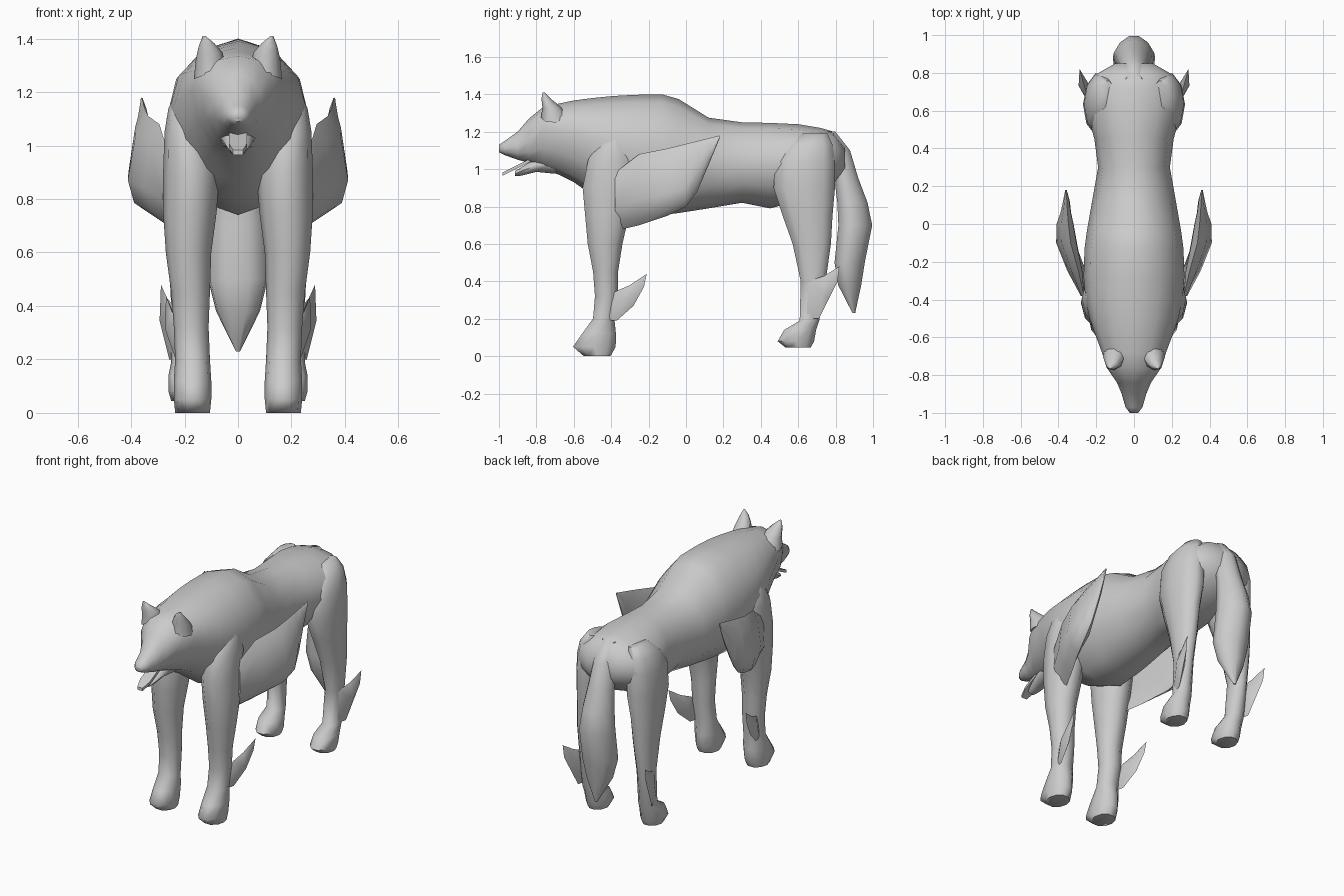
import bpy, bmesh, math
from mathutils import Vector

if "Cube" in bpy.data.objects:
    bpy.data.objects.remove(bpy.data.objects["Cube"])

grey = bpy.data.materials.new("grey_fur")
grey.diffuse_color = (0.6, 0.6, 0.6, 1)
grey.use_nodes = True
grey.node_tree.nodes["Principled BSDF"].inputs["Base Color"].default_value = grey.diffuse_color


def finish(name, bm, mirror=False, angle=60):
    bmesh.ops.recalc_face_normals(bm, faces=bm.faces[:])
    me = bpy.data.meshes.new(name)
    bm.to_mesh(me)
    bm.free()
    me.materials.append(grey)
    ob = bpy.data.objects.new(name, me)
    bpy.context.collection.objects.link(ob)
    if mirror:
        ob.modifiers.new("mirror", 'MIRROR').use_mirror_merge = False
    bpy.ops.object.select_all(action='DESELECT')
    ob.select_set(True)
    bpy.context.view_layer.objects.active = ob
    bpy.ops.object.shade_smooth_by_angle(angle=math.radians(angle))
    return ob


def loft(name, rings, mirror=False, angle=60):
    """Skin closed rings of points and cap both ends."""
    bm = bmesh.new()
    loops = [[bm.verts.new(p) for p in r] for r in rings]
    n = len(loops[0])
    for a, b in zip(loops, loops[1:]):
        for i in range(n):
            j = (i + 1) % n
            bm.faces.new((a[i], a[j], b[j], b[i]))
    bm.faces.new(loops[0])
    bm.faces.new(loops[-1])
    return finish(name, bm, mirror, angle)


def upright_ring(y, top, bottom, w, wide, x=0, n=12):
    """Cross-section facing y, widest at height wide."""
    pts = []
    for i in range(n):
        a = 2 * math.pi * i / n
        s = math.sin(a)
        pts.append((x + w * math.cos(a), y, wide + s * ((top - wide) if s > 0 else (wide - bottom))))
    return pts


def flat_ring(z, y0, y1, x0, x1, n=10, taper=0):
    """Horizontal cross-section filling a y and x range, optionally narrower at the back."""
    angles = [2 * math.pi * i / n for i in range(n)]
    return [((x0 + x1) / 2 + (x1 - x0) / 2 * math.cos(a) * (1 - taper * math.sin(a)),
             (y0 + y1) / 2 + (y1 - y0) / 2 * math.sin(a), z) for a in angles]


def leaf(name, outline, x0, slope, t):
    """Thin pointed fin: outline in y, z with a raised middle on both sides."""
    bm = bmesh.new()
    ys = outline[0][0]
    rim = [bm.verts.new((x0 + slope * (y - ys), y, z)) for y, z in outline]
    mid = sum((v.co for v in rim), Vector()) / len(rim)
    for s in (-1, 1):
        c = bm.verts.new(mid + Vector((s * t, 0, 0)))
        for i in range(len(rim)):
            bm.faces.new((rim[i], rim[(i + 1) % len(rim)], c))
    return finish(name, bm, True, 60)


# head, chest and rump in one skin: y, top, bottom, half width, widest height
body = [
    (-1.0, 1.13, 1.09, .022, 1.11), (-.97, 1.15, 1.075, .045, 1.11),
    (-.9, 1.2, 1.05, .065, 1.115), (-.84, 1.27, 1.035, .09, 1.15),
    (-.76, 1.335, 1.0, .145, 1.22), (-.68, 1.35, .97, .17, 1.21),
    (-.6, 1.367, .93, .2, 1.19), (-.5, 1.38, .86, .235, 1.16),
    (-.4, 1.39, .79, .257, 1.13), (-.28, 1.397, .74, .267, 1.1),
    (-.13, 1.4, .755, .262, 1.08), (-.04, 1.375, .765, .25, 1.06),
    (.12, 1.275, .79, .222, 1.03), (.3, 1.25, .82, .19, 1.02),
    (.45, 1.247, .79, .21, 1.03), (.6, 1.24, .83, .25, 1.03),
    (.72, 1.22, .87, .25, 1.03), (.79, 1.2, .92, .205, 1.05), (.85, 1.12, .98, .1, 1.05)]
loft("body", [upright_ring(*s) for s in body])

# lower jaw and tongue
loft("lower_jaw", [upright_ring(*s, n=8) for s in (
    (-.915, .99, .962, .025, .975), (-.88, 1.01, .965, .038, .99),
    (-.8, 1.06, .985, .058, 1.02), (-.7, 1.1, .975, .075, 1.04))])
loft("tongue", [[(-w, y, z), (w, y, z), (w, y, z + .018), (-w, y, z + .018)] for y, z, w in (
    (-.98, .965, .018), (-.93, .99, .034), (-.78, 1.065, .034))], angle=30)

# ears
loft("ear", [[(cx + w * math.cos(a), cy + d * math.sin(a), z - .014 * math.cos(a) * k)
              for a in [2 * math.pi * i / 8 for i in range(8)]]
             for z, cx, cy, w, d, k in ((1.27, .105, -.7, .06, .075, 1.5), (1.335, .108, -.72, .05, .048, 1),
                                       (1.375, .118, -.747, .03, .026, .5), (1.41, .127, -.762, .005, .005, 0))],
     mirror=True)

# legs: z, y range, x range
front = [
    (0, -.55, -.4, .105, .235), (.05, -.61, -.37, .1, .24), (.12, -.56, -.37, .1, .24),
    (.2, -.5, -.38, .105, .235), (.32, -.49, -.36, .11, .24), (.45, -.5, -.36, .105, .25),
    (.6, -.53, -.335, .1, .27), (.75, -.545, -.3, .08, .28), (.9, -.56, -.26, .07, .28),
    (1.05, -.53, -.26, .1, .275), (1.14, -.47, -.3, .14, .26), (1.18, -.43, -.34, .16, .24)]
loft("front_leg", [flat_ring(*s) for s in front], mirror=True)
hind = [
    (.045, .53, .67, .13, .25), (.08, .485, .69, .12, .26), (.14, .52, .7, .125, .26),
    (.19, .605, .715, .14, .25), (.4, .61, .75, .15, .25), (.6, .565, .78, .13, .26),
    (.75, .51, .79, .11, .265), (.9, .46, .805, .08, .27), (1.04, .47, .805, .08, .265),
    (1.13, .53, .79, .09, .24), (1.19, .62, .76, .1, .19)]
loft("hind_leg", [flat_ring(*s) for s in hind], mirror=True)

# tail: z, y range, half width
tail = [(1.2, .73, .8, .045), (1.1, .76, .88, .065), (.95, .79, .925, .08), (.82, .805, .975, .095),
        (.7, .81, 1.0, .108), (.5, .79, .96, .112), (.38, .81, .94, .082), (.23, .89, .905, .008)]
loft("tail", [flat_ring(z, a, b, -w, w, taper=.25) for z, a, b, w in tail])

# shoulder wings: y, bottom, top, middle x, half thickness, height of the bulge
wing = [(-.38, .67, .98, .27, .012, .8), (-.25, .7, 1.08, .312, .04, .84),
        (-.1, .75, 1.11, .357, .055, .87), (0, .8, 1.135, .365, .045, .9),
        (.06, .88, 1.15, .365, .028, 1.0), (.12, 1.02, 1.165, .362, .018, 1.08),
        (.18, 1.165, 1.18, .36, .004, 1.172)]
rings = []
for y, lo, hi, x, t, bulge in wing:
    ring = upright_ring(y, hi, lo, t, bulge, x, 8)
    # both long edges curl in toward the body, less so near the tip
    k = max(0, min(1, (.18 - y) / .25))
    rings.append([(px - max(0, .8 - pz) * .5 - k * max(0, pz - .93) * .12, py, pz) for px, py, pz in ring])
loft("shoulder_wing", rings, mirror=True, angle=50)

# ankle fins
leaf("front_ankle_fin", [(-.43, .19), (-.41, .28), (-.38, .345), (-.3, .38), (-.21, .44),
                         (-.225, .37), (-.28, .27), (-.37, .19)], .215, .25, .03)
leaf("hind_ankle_fin", [(.63, .2), (.65, .4), (.74, .43), (.82, .48), (.81, .4), (.76, .3), (.71, .2)],
     .235, .28, .03)
